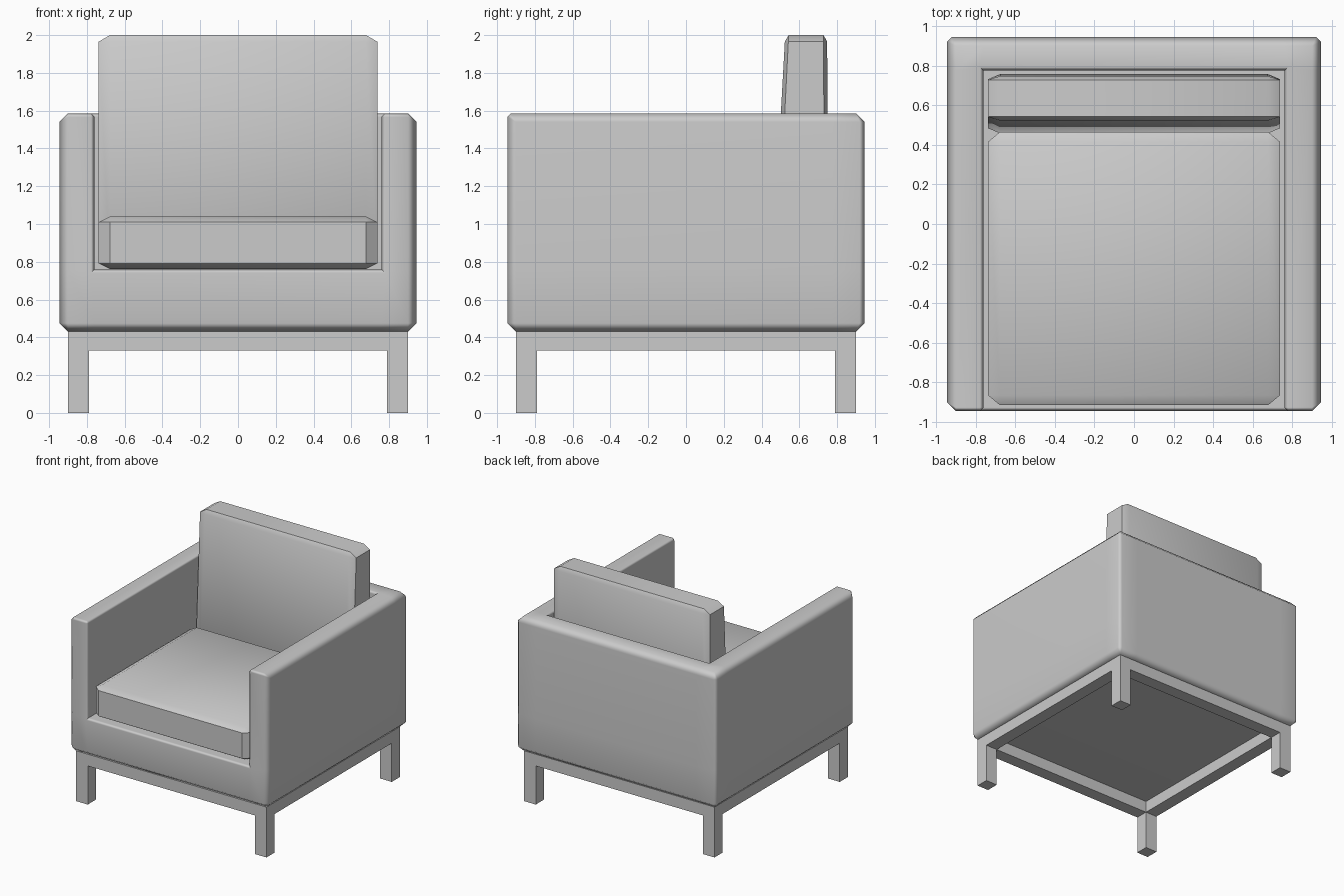
import bpy, bmesh
from mathutils import Vector

if "Cube" in bpy.data.objects:
    bpy.data.objects.remove(bpy.data.objects["Cube"])


def finish(name, bm, location=(0, 0, 0)):
    mesh = bpy.data.meshes.new(name)
    bm.to_mesh(mesh)
    bm.free()
    ob = bpy.data.objects.new(name, mesh)
    ob.location = location
    bpy.context.collection.objects.link(ob)
    return ob


def cell_solid(grid, filled):
    """Watertight solid made of the filled cells of an uneven 3D grid."""
    bm = bmesh.new()
    n = [len(g) - 1 for g in grid]
    verts = {}

    def vert(idx):
        if idx not in verts:
            verts[idx] = bm.verts.new([grid[a][idx[a]] for a in range(3)])
        return verts[idx]

    def is_full(c):
        return all(0 <= c[a] < n[a] for a in range(3)) and filled(*c)

    for c in [(i, j, k) for i in range(n[0]) for j in range(n[1]) for k in range(n[2])]:
        if not is_full(c):
            continue
        for a in range(3):
            u, v = (a + 1) % 3, (a + 2) % 3
            for side in (0, 1):
                near = list(c)
                near[a] += 2 * side - 1
                if is_full(near):
                    continue
                loop = []
                for du, dv in ((0, 0), (1, 0), (1, 1), (0, 1)):
                    p = list(c)
                    p[a] += side
                    p[u] += du
                    p[v] += dv
                    loop.append(vert(tuple(p)))
                bm.faces.new(loop if side else loop[::-1])
    bmesh.ops.dissolve_limit(bm, angle_limit=0.01, verts=bm.verts, edges=bm.edges)
    bm.normal_update()
    return bm


def smooth(ob, angle):
    bpy.ops.object.select_all(action='DESELECT')
    ob.select_set(True)
    bpy.context.view_layer.objects.active = ob
    bpy.ops.object.shade_smooth_by_angle(angle=angle)


def cushion(name, lo, hi, cut, lean=0.0):
    """Box with corner cuts of a different size on each axis; the front leans back."""
    bm = bmesh.new()
    bmesh.ops.create_cube(bm, size=1)
    lo, hi, cut = Vector(lo), Vector(hi), Vector(cut)
    size = hi - lo
    bmesh.ops.scale(bm, vec=[size[a] / cut[a] for a in range(3)], verts=bm.verts)
    bmesh.ops.bevel(bm, geom=bm.edges[:], offset=1, segments=1, affect='EDGES')
    bmesh.ops.scale(bm, vec=cut, verts=bm.verts)
    for v in bm.verts:
        up = v.co.z / size.z + 0.5
        depth = v.co.y / size.y + 0.5
        v.co.y += up * (lean * (1 - depth) - lean * 0.15 * depth)
    return finish(name, bm, (lo + hi) / 2)


# Upholstered shell: arms, back and low front in one piece
O, IN, BACK, FLOOR, TOP = 0.945, 0.76, 0.775, 0.76, 1.585
bm = cell_solid(((-O, -IN, IN, O), (-O, BACK, O), (0.43, FLOOR, TOP)),
                lambda i, j, k: not (i == 1 and j == 0 and k == 1))
weight = bm.edges.layers.float.new("bevel_weight_edge")
for e in bm.edges:
    if not e.is_convex or e.calc_face_angle(0) < 1:
        continue
    p, q = (v.co for v in e.verts)
    mid = (p + q) / 2
    outer = abs(p.x) > 0.9 and abs(q.x) > 0.9 or mid.y > 0.9 or mid.z < 0.5
    e[weight] = 1.0 if outer else 0.4
    if mid.y > 0.9 and abs(p.z - q.z) > 0.5:
        e[weight] = 0.15
shell = finish("chair_shell", bm)
bev = shell.modifiers.new("Chamfer", 'BEVEL')
bev.limit_method = 'WEIGHT'
bev.width = 0.045
bev.segments = 1
bpy.ops.object.select_all(action='DESELECT')
shell.select_set(True)
bpy.context.view_layer.objects.active = shell
bpy.ops.object.modifier_apply(modifier=bev.name)
smooth(shell, 1.0)
shell.modifiers.new("Even shading", 'WEIGHTED_NORMAL').keep_sharp = True

# Seat and back cushions
seat = cushion("seat_cushion", (-0.738, -0.915, 0.762), (0.738, 0.465, 1.04), (0.06, 0.05, 0.03))
back = cushion("back_cushion", (-0.738, 0.457, 0.765), (0.738, 0.757, 2.0), (0.06, 0.025, 0.035), 0.068)
for ob in (seat, back):
    smooth(ob, 0.6)

# Square-section base frame with four corner legs
xs = (-0.9, -0.79, 0.79, 0.9)
bm = cell_solid((xs, xs, (0, 0.33, 0.43)),
                lambda i, j, k: (i != 1 and j != 1) if k == 0 else (i != 1 or j != 1))
finish("base_frame_with_legs", bm)
